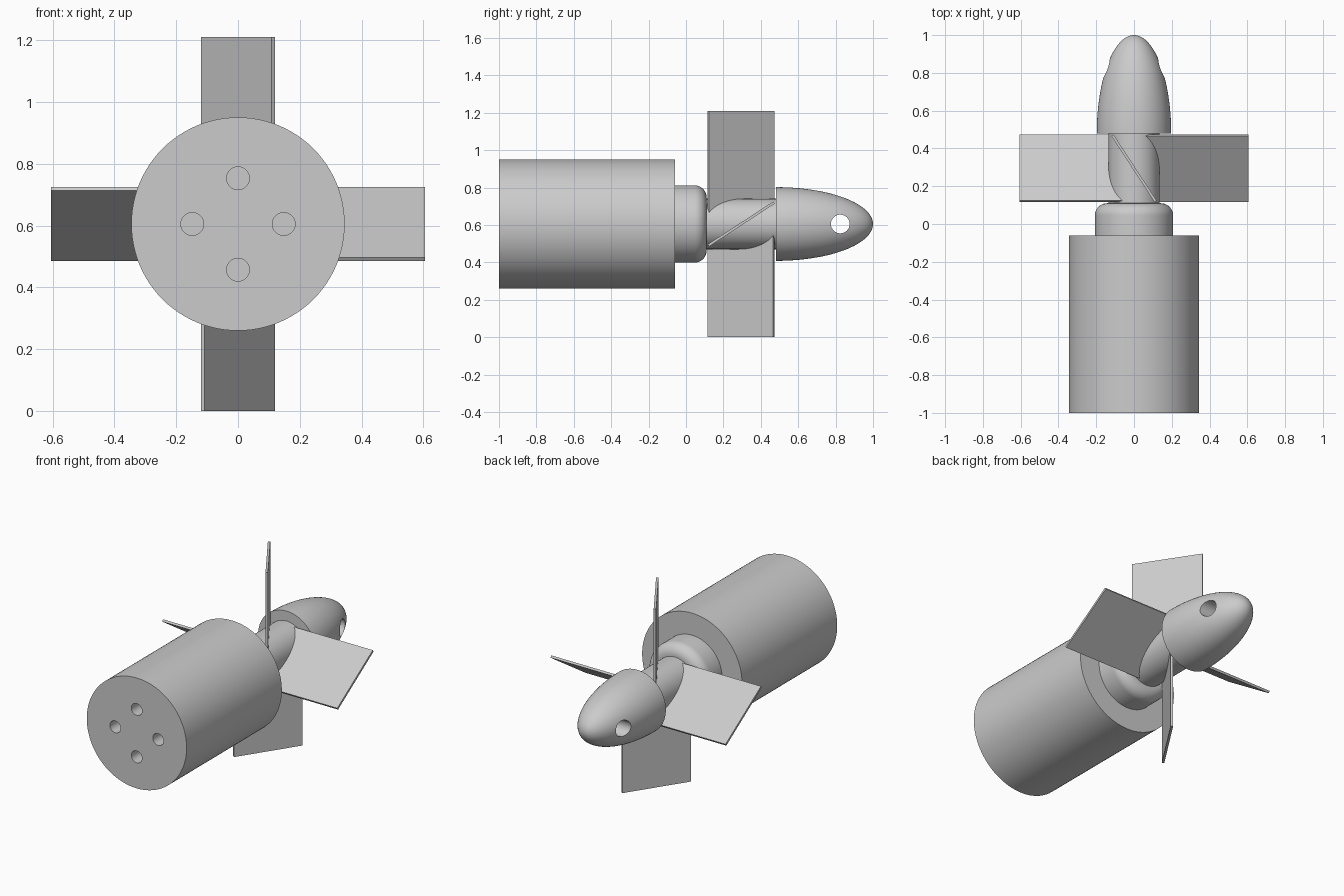
import bpy, bmesh, math
from mathutils import Matrix, Vector

AXIS_Z = 0.605      # height of the shaft axis, which runs along y
SEGMENTS = 96

if "Cube" in bpy.data.objects:
    bpy.data.objects.remove(bpy.data.objects["Cube"], do_unlink=True)

grey = bpy.data.materials.new("plain grey")
grey.use_nodes = True
grey.diffuse_color = (0.6, 0.6, 0.6, 1)
grey.node_tree.nodes["Principled BSDF"].inputs["Base Color"].default_value = (0.6, 0.6, 0.6, 1)


def add_object(name, bm):
    bmesh.ops.recalc_face_normals(bm, faces=bm.faces)
    mesh = bpy.data.meshes.new(name)
    bm.to_mesh(mesh)
    bm.free()
    mesh.materials.append(grey)
    obj = bpy.data.objects.new(name, mesh)
    bpy.context.collection.objects.link(obj)
    return obj


def select_only(obj):
    bpy.ops.object.select_all(action='DESELECT')
    obj.select_set(True)
    bpy.context.view_layer.objects.active = obj


def smooth(obj):
    select_only(obj)
    bpy.ops.object.shade_smooth_by_angle(angle=math.radians(30))


def lathe(name, profile):
    """Turn (radius, y) points round the shaft axis; both ends are on the axis."""
    bm = bmesh.new()
    verts = [bm.verts.new((r, y, AXIS_Z)) for r, y in profile]
    edges = [bm.edges.new(pair) for pair in zip(verts, verts[1:])]
    bmesh.ops.spin(bm, geom=verts + edges, cent=(0, 0, AXIS_Z), axis=(0, 1, 0),
                   angle=math.tau, steps=SEGMENTS, use_merge=True)
    bmesh.ops.remove_doubles(bm, verts=bm.verts, dist=1e-5)
    caps = [v for v in bm.verts if Vector((v.co.x, v.co.z - AXIS_Z)).length < 1e-5]
    # merge the flat end fans into single faces
    for cap in caps:
        if all(abs(e.other_vert(cap).co.y - cap.co.y) < 1e-5 for e in cap.link_edges):
            bmesh.ops.dissolve_verts(bm, verts=[cap])
    return add_object(name, bm)


def drill(obj, centre, radius, depth, direction):
    """Cut a round hole centred on a point along a direction."""
    bm = bmesh.new()
    turn = Vector(direction).to_track_quat('Z', 'Y').to_matrix().to_4x4()
    bmesh.ops.create_cone(bm, cap_ends=True, segments=48, radius1=radius, radius2=radius,
                          depth=depth, matrix=Matrix.Translation(centre) @ turn)
    cutter = add_object("hole_cutter", bm)
    cutter.hide_render = True
    mod = obj.modifiers.new("hole", 'BOOLEAN')
    mod.operation, mod.solver, mod.object = 'DIFFERENCE', 'EXACT', cutter
    select_only(obj)
    bpy.ops.object.modifier_apply(modifier=mod.name)
    bpy.data.objects.remove(cutter, do_unlink=True)


# Motor body with four mounting holes in its front face
motor = lathe("motor_body", [(0, -1), (0.345, -1), (0.345, -0.06), (0, -0.06)])
for i in range(4):
    a = i * math.pi / 2
    drill(motor, (0.148 * math.cos(a), -1, AXIS_Z + 0.148 * math.sin(a)), 0.037, 0.4, (0, 1, 0))
smooth(motor)

# Collar with a rounded rear shoulder
fillet = 0.065
shoulder = [(0.207 - fillet + fillet * math.cos(t), 0.11 - fillet + fillet * math.sin(t))
            for t in (i / 12 * math.pi / 2 for i in range(13))]
smooth(lathe("collar", [(0, -0.065), (0.207, -0.065)] + shoulder + [(0, 0.11)]))

# Propeller hub
smooth(lathe("propeller_hub", [(0, 0.105), (0.135, 0.105), (0.135, 0.485), (0, 0.485)]))

# Nose cone with a cross hole
dome = [(0.197 * math.cos(t), 0.48 + 0.52 * math.sin(t))
        for t in (i / 32 * math.pi / 2 for i in range(32))]
nose = lathe("nose_cone", [(0, 0.48)] + dome + [(0, 1)])
drill(nose, (0, 0.825, AXIS_Z), 0.05, 1, (1, 0, 0))
smooth(nose)

# Four flat, pitched blades
pitch = Matrix.Rotation(math.atan2(0.547, 0.837), 4, 'X')
inner, outer = 0.05, 0.605
for i, name in enumerate(("left", "bottom", "right", "top")):
    bm = bmesh.new()
    bmesh.ops.create_cube(bm, size=1)
    around = Matrix.Translation((0, 0.295, AXIS_Z)) @ Matrix.Rotation(i * math.pi / 2, 4, 'Y')
    shape = Matrix.Translation(((inner + outer) / 2, 0, 0)) @ pitch \
        @ Matrix.Diagonal((outer - inner, 0.418, 0.014, 1))
    bm.transform(around @ shape)
    add_object(name + "_blade", bm)
